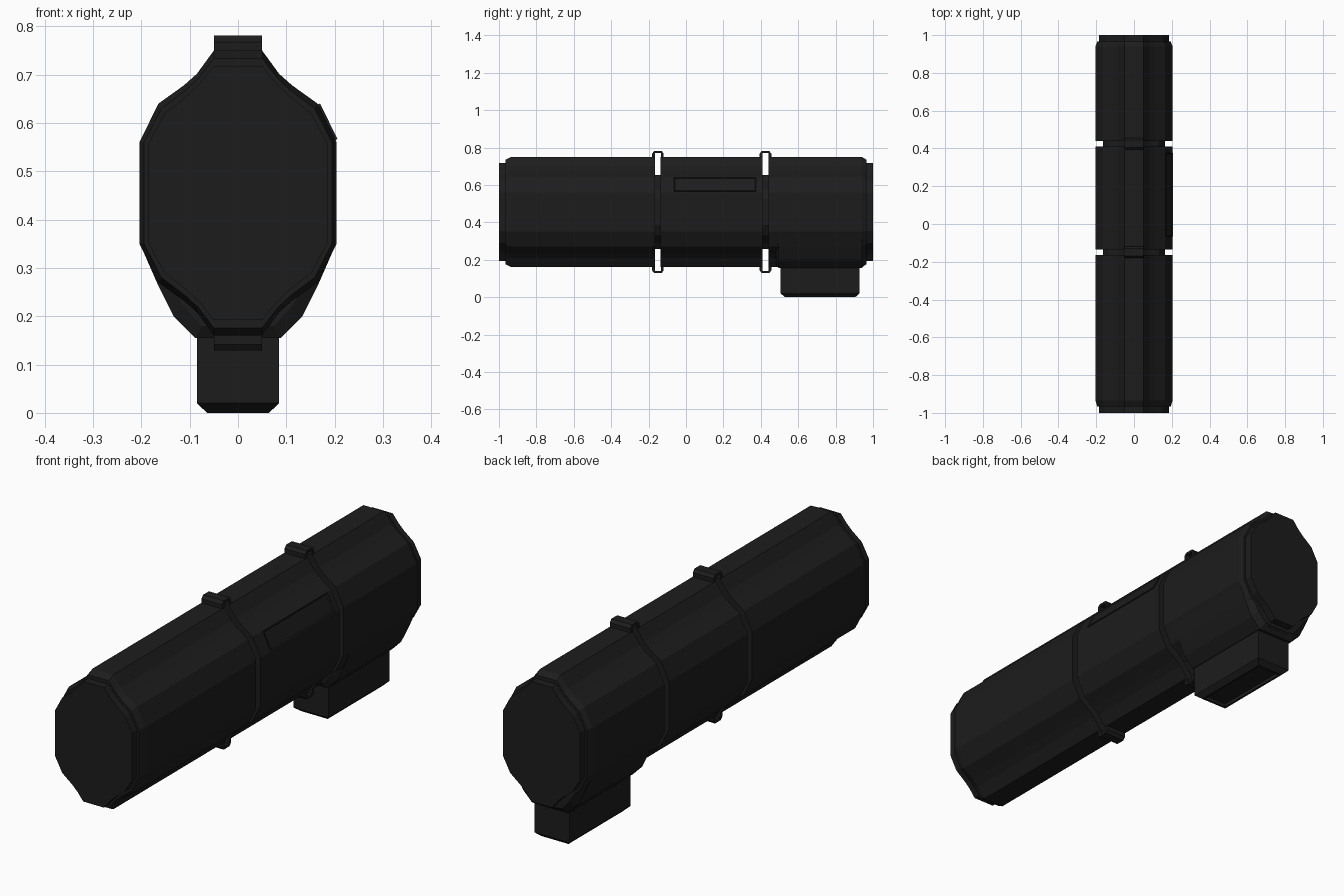
import bpy, bmesh, math
from mathutils import Matrix, Vector

if "Cube" in bpy.data.objects:
    bpy.data.objects.remove(bpy.data.objects["Cube"])

black = bpy.data.materials.new("matte_black")
black.diffuse_color = (0.012, 0.012, 0.012, 1)
black.use_nodes = True
black.node_tree.nodes["Principled BSDF"].inputs["Base Color"].default_value = black.diffuse_color


def finish(name, bm):
    bmesh.ops.recalc_face_normals(bm, faces=bm.faces)
    me = bpy.data.meshes.new(name)
    bm.to_mesh(me)
    bm.free()
    me.materials.append(black)
    ob = bpy.data.objects.new(name, me)
    bpy.context.collection.objects.link(ob)
    return ob


def loft(name, sections):
    """Join (y, right-half profile) sections, mirrored in x, into a closed solid."""
    bm = bmesh.new()
    rings = []
    for y, half in sections:
        loop = half + [(-x, z) for x, z in reversed(half)]
        rings.append([bm.verts.new((x, y, z)) for x, z in loop])
    n = len(rings[0])
    for a, b in zip(rings, rings[1:]):
        for i in range(n):
            j = (i + 1) % n
            bm.faces.new((a[i], a[j], b[j], b[i]))
    bm.faces.new(rings[0])
    bm.faces.new(rings[-1])
    return finish(name, bm)


MID = 0.455


def full(upper):
    """Reflect the upper profile about the tube's mid height."""
    return upper + [(x, 2 * MID - z) for x, z in reversed(upper)]


def blend(a, b, t=0.5):
    return [(p[0] + (q[0] - p[0]) * t, p[1] + (q[1] - p[1]) * t) for p, q in zip(a, b)]


BODY = full([(.05, .75), (.085, .702), (.112, .678), (.165, .64), (.204, .56)])
CAP = full([(.05, .718), (.078, .683), (.105, .657), (.152, .62), (.186, .557)])
LIP = blend(BODY, CAP)
CORE = [(x * .8, MID + (z - MID) * .67) for x, z in BODY]

# Three housing segments with end caps, and the core seen in the gaps
loft("front_housing", [(-1, CAP), (-.965, CAP), (-.965, LIP), (-.935, BODY), (-.165, BODY)])
loft("middle_housing", [(-.135, BODY), (.41, BODY)])
loft("rear_housing", [(.44, BODY), (.94, BODY), (.965, LIP), (.965, CAP), (1, CAP)])
loft("inner_core", [(-.3, CORE), (.6, CORE)])

# Clips arching over the gaps, top and bottom
ARCH = [(-.031, .735), (-.031, .768), (-.02, .781), (.02, .781), (.031, .768), (.031, .735),
        (.016, .735), (.016, .77), (-.016, .77), (-.016, .735)]
for label, y0 in (("front", -.15), ("rear", .425)):
    for side, flip in (("top", 1), ("bottom", -1)):
        bm = bmesh.new()
        face = bm.faces.new([bm.verts.new((-.05, y0 + y, MID + flip * (z - MID))) for y, z in ARCH])
        ext = bmesh.ops.extrude_face_region(bm, geom=[face])["geom"]
        bmesh.ops.translate(bm, vec=(.1, 0, 0),
                            verts=[v for v in ext if isinstance(v, bmesh.types.BMVert)])
        finish(f"{label}_{side}_clip", bm)

# Flared fairing blending the rear housing into the mount
FLARE = [(.1, .45), (.203, .35), (.168, .27), (.133, .2), (.088, .155)]
SMALL = [(.1, .45), (.185, .353), (.15, .285), (.115, .225), (.075, .18)]
loft("mount_fairing", [(.48, SMALL), (.495, FLARE), (.94, FLARE), (.965, SMALL)])


# Mount block with chamfered foot and a recessed underside
def box_ring(bm, hx, y0, y1, z):
    return [bm.verts.new(p) for p in ((-hx, y0, z), (hx, y0, z), (hx, y1, z), (-hx, y1, z))]


bm = bmesh.new()
rings = [box_ring(bm, .085, .505, .928, .22), box_ring(bm, .085, .505, .928, .02),
         box_ring(bm, .064, .53, .905, 0), box_ring(bm, .055, .54, .895, 0),
         box_ring(bm, .055, .54, .895, .015)]
for a, b in zip(rings, rings[1:]):
    for i in range(4):
        j = (i + 1) % 4
        bm.faces.new((a[i], a[j], b[j], b[i]))
bm.faces.new(rings[0])
bm.faces.new(rings[-1])
finish("mount_block", bm)

# Framed plate on the sloping right-hand facet
slope = math.atan2(.08, .039)
bm = bmesh.new()
bmesh.ops.create_cube(bm, size=1, matrix=Matrix.Diagonal((.082, .44, .012, 1)))
bm.normal_update()
top = max(bm.faces, key=lambda f: f.calc_center_median().z)
bmesh.ops.inset_region(bm, faces=[top], thickness=.012)
bmesh.ops.translate(bm, verts=top.verts, vec=(0, 0, -.008))
bm.transform(Matrix.Translation(Vector((.1825, .155, .601))) @ Matrix.Rotation(slope, 4, 'Y'))
finish("side_plate", bm)
